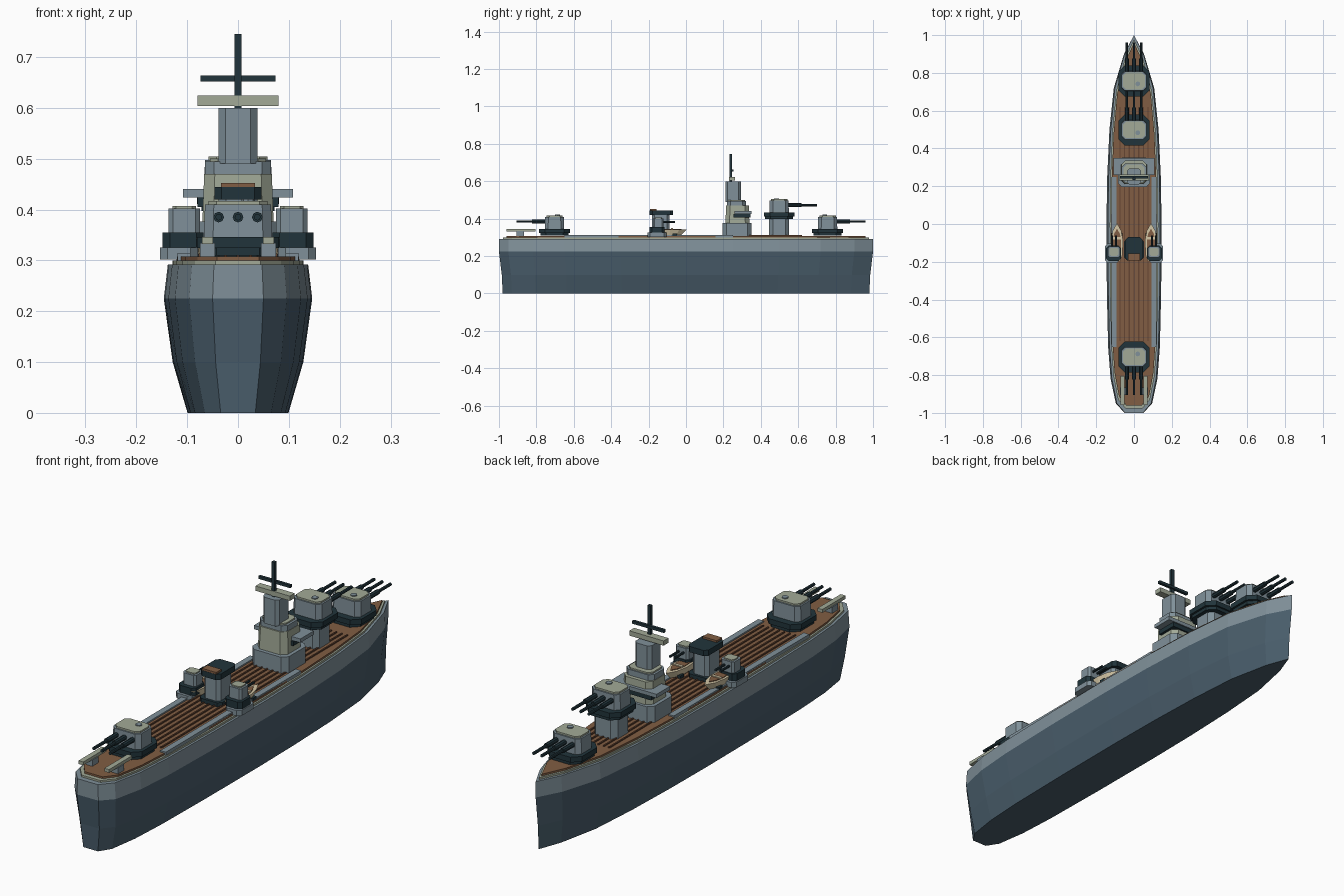
import bpy, bmesh, math
from mathutils import Matrix, Vector

if "Cube" in bpy.data.objects:
    bpy.data.objects.remove(bpy.data.objects["Cube"])


def material(name, rgb):
    m = bpy.data.materials.new(name)
    m.use_nodes = True
    m.diffuse_color = (*rgb, 1)
    m.node_tree.nodes["Principled BSDF"].inputs["Base Color"].default_value = (*rgb, 1)
    return m


HULL = material("hull_blue_grey", (.068, .112, .15))
GREY = material("light_grey", (.215, .28, .32))
DARK = material("dark_slate", (.015, .034, .043))
WOOD = material("deck_brown", (.22, .11, .056))
SEAM = material("seam_brown", (.13, .06, .032))
PALE = material("pale_olive", (.36, .4, .31))
CREAM = material("boat_cream", (.66, .57, .38))


def finish(name, bm, mats):
    bmesh.ops.recalc_face_normals(bm, faces=bm.faces)
    me = bpy.data.meshes.new(name)
    bm.to_mesh(me)
    bm.free()
    ob = bpy.data.objects.new(name, me)
    for m in mats:
        me.materials.append(m)
    bpy.context.collection.objects.link(ob)
    return ob


def loft(name, rings, mats, split=None):
    """Skin closed rings of points, stacked upward; faces above split use the second material."""
    bm = bmesh.new()
    loops = [[bm.verts.new(p) for p in ring] for ring in rings]
    n = len(loops[0])
    for a, b in zip(loops, loops[1:]):
        for i in range(n):
            j = (i + 1) % n
            bm.faces.new((a[i], a[j], b[j], b[i]))
    bm.faces.new(loops[0])
    bm.faces.new(loops[-1])
    if split is not None:
        for f in bm.faces:
            f.material_index = int(f.calc_center_median().z > split)
    return finish(name, bm, mats)


def block(name, x, y, z0, z1, hx, hy, mat, cut=0.0, top=1.0):
    """Box with half sizes hx, hy, optional cut corners and tapered top."""
    if cut:
        pts = [(hx, cut - hy), (hx, hy - cut), (hx - cut, hy), (cut - hx, hy),
               (-hx, hy - cut), (-hx, cut - hy), (cut - hx, -hy), (hx - cut, -hy)]
    else:
        pts = [(hx, -hy), (hx, hy), (-hx, hy), (-hx, -hy)]
    rings = [[(x + px * s, y + py * s, z) for px, py in pts] for z, s in ((z0, 1), (z1, top))]
    return loft(name, rings, [mat])


def tube(name, a, b, r, mat, sides=8):
    a, b = Vector(a), Vector(b)
    d = b - a
    bm = bmesh.new()
    bmesh.ops.create_cone(bm, cap_ends=True, segments=sides, radius1=r, radius2=r, depth=d.length,
                          matrix=Matrix.Translation((a + b) / 2) @ d.to_track_quat('Z', 'Y').to_matrix().to_4x4())
    return finish(name, bm, [mat])


# Hull and decks share one waterline outline
HALF = [(1, 0), (.9, .053), (.72, .107), (.5, .13), (.25, .142), (0, .146), (-.35, .144),
        (-.65, .137), (-.82, .124), (-.95, .096), (-1, .05)]
OUTLINE = [(w, y) for y, w in HALF] + [(-w, y) for y, w in reversed(HALF[1:])]


def ring(z, sx, sy):
    return [(x * sx, y * sy, z) for x, y in OUTLINE]


loft("hull", [ring(0, .68, .98), ring(.1, .88, .985), ring(.225, 1, 1), ring(.292, .945, 1)],
     [HULL, GREY], .225)
loft("deck_edge", [ring(.29, .88, .978), ring(.3, .88, .978)], [PALE])
loft("wooden_deck", [ring(.3, .83, .96), ring(.308, .83, .96)], [WOOD])
for i in range(-3, 4):
    block("deck_seam", i * .025, 0, .307, .313, .003, .62, SEAM)
for s in (-1, 1):
    block("side_walkway", s * .106, -.2, .3, .314, .013, .45, GREY)


# Main turrets
def turret(y, z, d):
    block("turret_ring", 0, y, z, z + .018, .072, .075, DARK, .03)
    block("turret_base", 0, y, z + .014, z + .036, .081, .082, DARK, .032)
    block("turret_house", 0, y, z + .034, z + .1, .067, .052, GREY, .018, .97)
    block("turret_roof", 0, y, z + .1, z + .107, .058, .044, PALE, .016)
    tube("roof_hatch", (.02, y - d * .015, z + .1), (.02, y - d * .015, z + .111), .013, GREY)
    for x in (-.038, 0, .038):
        tube("barrel_sleeve", (x, y + d * .045, z + .075), (x, y + d * .12, z + .075), .0105, DARK)
        tube("barrel", (x, y + d * .1, z + .075), (x, y + d * .203, z + .075), .0065, DARK)


turret(-.703, .31, -1)
turret(.757, .31, 1)
turret(.498, .397, 1)
block("raised_turret_column", 0, .498, .3, .4, .055, .053, GREY, .02)

# Bridge tower
block("bridge_base", 0, .273, .3, .376, .085, .078, GREY, .022)
block("bridge_middle", 0, .275, .376, .47, .07, .064, PALE, .022, .95)
block("bridge_wings", 0, .305, .424, .44, .108, .045, GREY)
block("bridge_wing_band", 0, .3, .405, .424, .08, .045, DARK)
block("bridge_upper", 0, .27, .468, .494, .065, .05, GREY, .018)
block("bridge_upper_roof", 0, .27, .494, .5, .055, .045, PALE, .016)
block("control_tower", 0, .252, .49, .6, .038, .042, GREY, .013)
block("rangefinder", 0, .247, .604, .624, .08, .016, PALE)
block("mast", 0, .24, .6, .745, .007, .007, DARK)
block("mast_yard", 0, .247, .652, .664, .074, .006, DARK)

# Funnel
block("funnel_foot", 0, -.135, .3, .325, .052, .058, DARK, .015)
block("funnel", 0, -.135, .31, .425, .038, .047, GREY, .014)
block("funnel_cap", 0, -.132, .42, .444, .046, .062, DARK, .014)
block("funnel_vent", 0, -.175, .44, .452, .033, .018, WOOD)

# Side guns, boats and stern rails, mirrored
BOAT = [(0, 1), (.7, .6), (1, .1), (.9, -.7), (.5, -1), (-.5, -1), (-.9, -.7), (-1, .1), (-.7, .6)]
for s in (-1, 1):
    block("gun_platform", s * .116, -.155, .302, .325, .037, .052, GREY, .014)
    block("gun_ring", s * .108, -.155, .324, .355, .04, .04, DARK, .014)
    block("gun_house", s * .106, -.148, .354, .402, .031, .029, GREY, .009)
    block("gun_roof", s * .106, -.148, .402, .407, .023, .021, PALE, .007)
    for x in (-.011, .011):
        tube("small_barrel", (s * .106 + x, -.125, .382), (s * .106 + x, -.06, .382), .005, DARK)

    def boat_ring(z, k):
        return [(s * .09 + x * .032 * k, -.095 + y * .1 * k, z) for x, y in BOAT]
    loft("boat", [boat_ring(.312, .7), boat_ring(.343, 1)], [CREAM])
    loft("boat_floor", [boat_ring(.343, .7), boat_ring(.346, .7)], [WOOD])
    block("boat_seat", s * .09, -.075, .344, .35, .022, .006, CREAM)
    block("boat_cradle", s * .09, -.06, .302, .32, .03, .012, DARK)

    block("stern_rail_bar", s * .06, -.882, .332, .346, .011, .077, PALE)
    block("stern_rail_post", s * .06, -.885, .3, .334, .015, .02, GREY)
